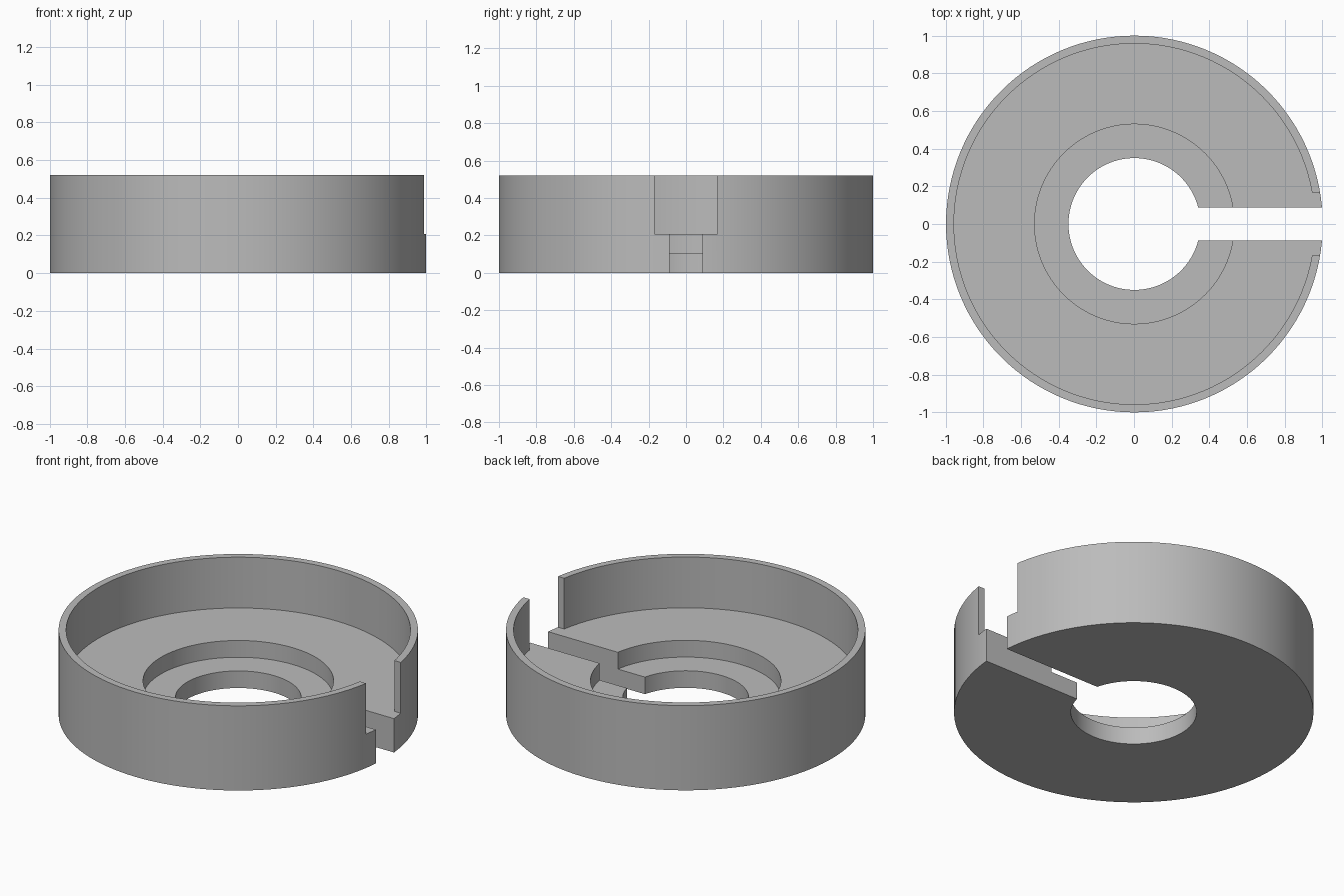
import bpy
import math

cube = bpy.data.objects.get("Cube")
if cube:
    bpy.data.objects.remove(cube)

SEGMENTS = 128
FLOOR, STEP, HEIGHT = 0.208, 0.105, 0.52
SHIFT = 0.002

grey = bpy.data.materials.new("plain_grey")
grey.use_nodes = True
grey.diffuse_color = (0.5, 0.5, 0.5, 1)
grey.node_tree.nodes["Principled BSDF"].inputs["Base Color"].default_value = (0.5, 0.5, 0.5, 1)


def add_mesh(name, verts, faces):
    mesh = bpy.data.meshes.new(name)
    mesh.from_pydata(verts, [], faces)
    obj = bpy.data.objects.new(name, mesh)
    bpy.context.collection.objects.link(obj)
    mesh.materials.append(grey)
    return obj


def revolve(name, profile):
    """Sweep a closed (radius, z) profile all the way round z."""
    n = len(profile)
    verts, faces = [], []
    for i in range(SEGMENTS):
        a = math.tau * i / SEGMENTS
        verts += [(r * math.cos(a) + SHIFT, r * math.sin(a), z) for r, z in profile]
        j = (i + 1) % SEGMENTS
        for k in range(n):
            m = (k + 1) % n
            faces.append((i * n + k, j * n + k, j * n + m, i * n + m))
    return add_mesh(name, verts, faces)


def cut_box(body, name, x0, x1, half_width, z0, z1):
    """Cut a box centred on y = 0 out of the body."""
    bpy.ops.mesh.primitive_cube_add(size=1, location=((x0 + x1) / 2, 0, (z0 + z1) / 2))
    box = bpy.context.object
    box.name = name
    box.scale = (x1 - x0, 2 * half_width, z1 - z0)
    box.hide_render = True
    box.data.materials.append(grey)
    mod = body.modifiers.new(name, "BOOLEAN")
    mod.operation, mod.solver, mod.object = "DIFFERENCE", "EXACT", box
    bpy.context.view_layer.objects.active = body
    bpy.ops.object.modifier_apply(modifier=name)
    bpy.data.objects.remove(box)


# Round dish: outer wall, floor, stepped recess and centre hole
dish = revolve("slotted_dish", [
    (0.35, 0), (1, 0), (1, HEIGHT), (0.958, HEIGHT),
    (0.958, FLOOR), (0.53, FLOOR), (0.53, STEP), (0.35, STEP)])

# Wide notch in the wall, then the narrow slot through the floor
cut_box(dish, "wall_notch", 0.8, 1.2, 0.168, FLOOR, 0.8)
cut_box(dish, "floor_slot", 0.1, 1.2, 0.088, -0.2, 0.8)

bpy.ops.object.select_all(action="DESELECT")
dish.select_set(True)
bpy.context.view_layer.objects.active = dish
bpy.ops.object.shade_smooth_by_angle(angle=math.radians(30))
